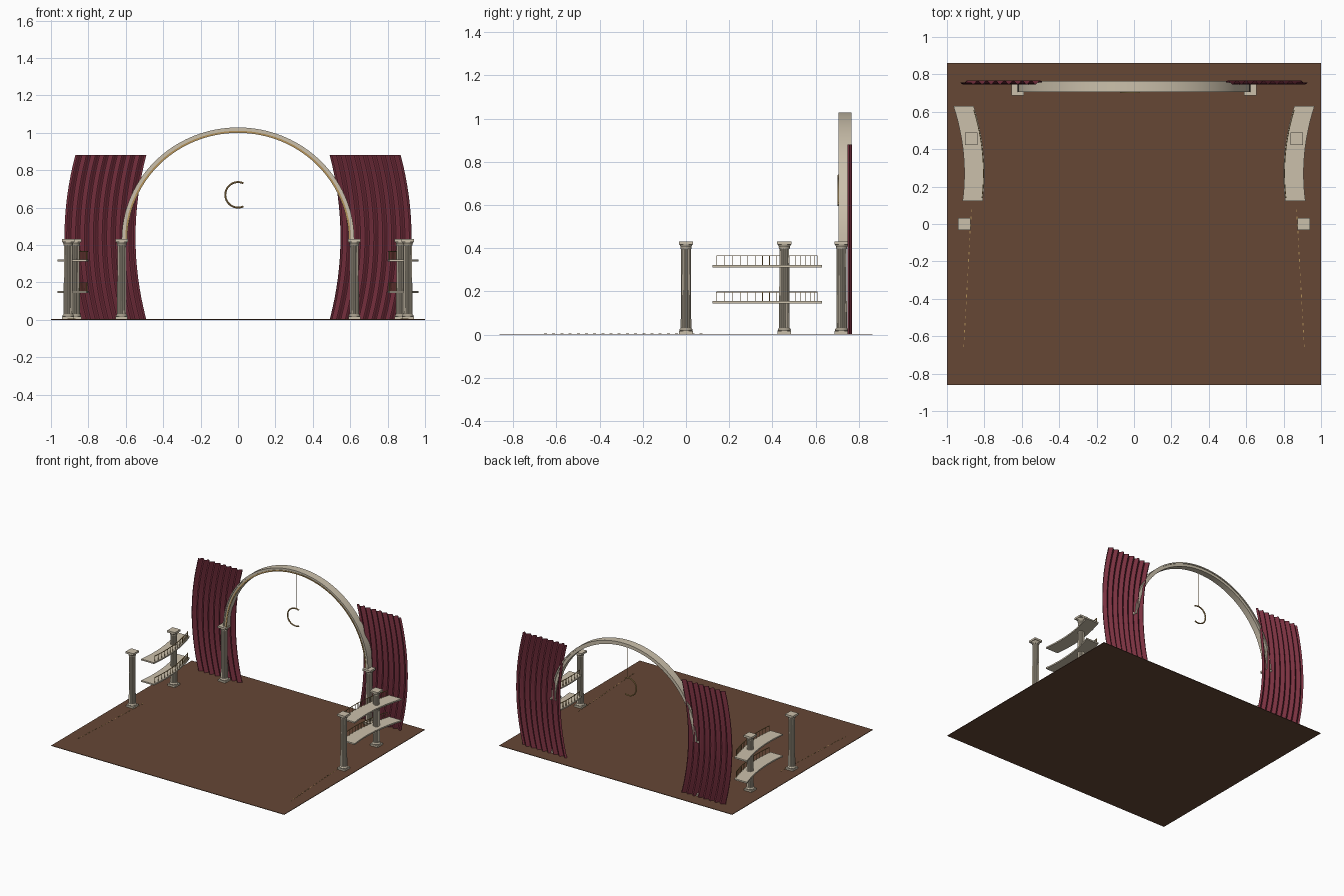
import bpy, bmesh
from math import sin, cos, pi, radians

if "Cube" in bpy.data.objects:
    bpy.data.objects.remove(bpy.data.objects["Cube"])


def material(name, rgb):
    m = bpy.data.materials.new(name)
    m.use_nodes = True
    m.diffuse_color = (*rgb, 1)
    m.node_tree.nodes["Principled BSDF"].inputs["Base Color"].default_value = (*rgb, 1)
    return m


STONE = material("pale stone", (0.60, 0.53, 0.41))
GOLD = material("antique gold", (0.46, 0.29, 0.10))
VELVET = material("burgundy velvet", (0.19, 0.03, 0.05))
WOOD = material("brown floor", (0.133, 0.063, 0.036))


def add_loft(bm, sections, closed=True):
    """Skin a run of matching cross-sections; closed ones get end caps."""
    rings = [[bm.verts.new(p) for p in s] for s in sections]
    n = len(rings[0])
    for a, b in zip(rings, rings[1:]):
        for i in range(n if closed else n - 1):
            j = (i + 1) % n
            bm.faces.new((a[i], a[j], b[j], b[i]))
    if closed:
        bm.faces.new(rings[0])
        bm.faces.new(rings[-1])


def add_box(bm, x0, x1, y0, y1, z0, z1):
    add_loft(bm, [[(x0, y0, z), (x1, y0, z), (x1, y1, z), (x0, y1, z)] for z in (z0, z1)])


def finish(name, bm, mat, smooth=False):
    bmesh.ops.recalc_face_normals(bm, faces=bm.faces)
    me = bpy.data.meshes.new(name)
    bm.to_mesh(me)
    bm.free()
    me.materials.append(mat)
    ob = bpy.data.objects.new(name, me)
    bpy.context.collection.objects.link(ob)
    if smooth:
        bpy.ops.object.select_all(action='DESELECT')
        ob.select_set(True)
        bpy.context.view_layer.objects.active = ob
        bpy.ops.object.shade_smooth_by_angle(angle=radians(35))
    return ob


def column(name, x, y):
    """Fluted shaft with a square plinth, round mouldings and a square capital."""
    bm = bmesh.new()

    def disc(r, z, flute=0.0, n=64):
        pts = []
        for i in range(n):
            a = 2 * pi * i / n
            q = r * (1 - flute * abs(cos(8 * a)))
            pts.append((x + q * cos(a), y + q * sin(a), z))
        return pts

    add_box(bm, x - .032, x + .032, y - .032, y + .032, .004, .017)
    add_loft(bm, [disc(r, z) for r, z in ((.029, .017), (.031, .021), (.029, .026), (.025, .031))])
    add_loft(bm, [disc(.025, .03, .12), disc(.023, .40, .12)])
    add_loft(bm, [disc(r, z) for r, z in ((.024, .396), (.026, .402), (.025, .406), (.031, .418))])
    add_box(bm, x - .033, x + .033, y - .033, y + .033, .417, .432)
    finish(name, bm, STONE)


def arch(name, inner, outer, y0, y1, mat):
    """Half ring standing on the arch columns."""
    spring, steps, squash = .425, 48, .97
    bm = bmesh.new()
    secs = []
    for i in range(steps + 1):
        a = pi * i / steps
        secs.append([(r * cos(a), y, spring + squash * r * sin(a))
                     for r, y in ((inner, y0), (outer, y0), (outer, y1), (inner, y1))])
    add_loft(bm, secs)
    finish(name, bm, mat, True)


# Stage floor
bm = bmesh.new()
add_box(bm, -1, 1, -.862, .862, 0, .004)
finish("stage_floor", bm, WOOD)

# Proscenium arch with its outer lip and gilded inner band
arch("proscenium_arch", .592, .615, .711, .759, STONE)
arch("arch_outer_lip", .613, .622, .705, .765, STONE)
arch("arch_gold_band", .594, .603, .708, .712, GOLD)

# Hanging ring, open on one side, with its thin cord
bm = bmesh.new()
secs = []
for i in range(33):
    a = radians(65 + 230 * i / 32)
    secs.append([((.068 + .005 * cos(t)) * cos(a), .705 + .005 * sin(t),
                  .668 + (.068 + .005 * cos(t)) * sin(a))
                 for t in [2 * pi * k / 8 for k in range(8)]])
add_loft(bm, secs)
finish("hanging_ring", bm, GOLD, True)
bm = bmesh.new()
add_box(bm, -.001, .001, .712, .714, .735, 1.0)
finish("ring_cord", bm, GOLD)


def balcony_x(y):
    return .853 + .45 * (y - .27) ** 2


HALF = .054
for s, side in ((1, "left"), (-1, "right")):
    # Columns
    column(side + "_arch_column", s * .622, .72)
    column(side + "_balcony_column", s * .87, .455)
    column(side + "_front_column", s * .908, 0)

    # Pleated curtain, bowed outwards at mid height
    bm = bmesh.new()
    rows = []
    for i in range(17):
        z = .004 + .876 * i / 16
        bow = .058 * (1 - ((z - .44) / .44) ** 2)
        rows.append([(s * (.49 + .38 * k / 96 + bow), .757 + .010 * sin(2 * pi * 8 * k / 96), z)
                     for k in range(97)])
    add_loft(bm, rows, closed=False)
    finish(side + "_curtain", bm, VELVET, True)

    # Two curved balconies with railings on the inner edge
    for level, top in (("lower", .155), ("upper", .322)):
        ys = [.122 + .508 * i / 16 for i in range(17)]
        bm = bmesh.new()
        add_loft(bm, [[(s * (balcony_x(y) + dx), y, z) for dx, z in
                       ((-HALF, top - .011), (HALF, top - .011), (HALF, top), (-HALF, top))]
                      for y in ys])
        finish(f"{side}_{level}_balcony", bm, STONE)

        bm = bmesh.new()
        edge = .006 - HALF
        ys = [.14 + .468 * (1 - (1 - i / 16) ** 1.3) for i in range(17)]
        add_loft(bm, [[(s * (balcony_x(y) + edge + dx), y, top + dz) for dx, dz in
                       ((-.002, .041), (.002, .041), (.002, .045), (-.002, .045))]
                      for y in ys])
        for y in ys:
            x = s * (balcony_x(y) + edge)
            add_box(bm, x - .0015, x + .0015, y - .0015, y + .0015, top, top + .042)
        finish(f"{side}_{level}_railing", bm, GOLD)

    # Dashed gold line along the floor
    bm = bmesh.new()
    for i in range(20):
        y = .07 - .72 * i / 19
        x = s * (.87 + .04 * i / 19)
        add_box(bm, x - .002, x + .002, y - .007, y + .007, .004, .006)
    finish(side + "_floor_dashes", bm, GOLD)
